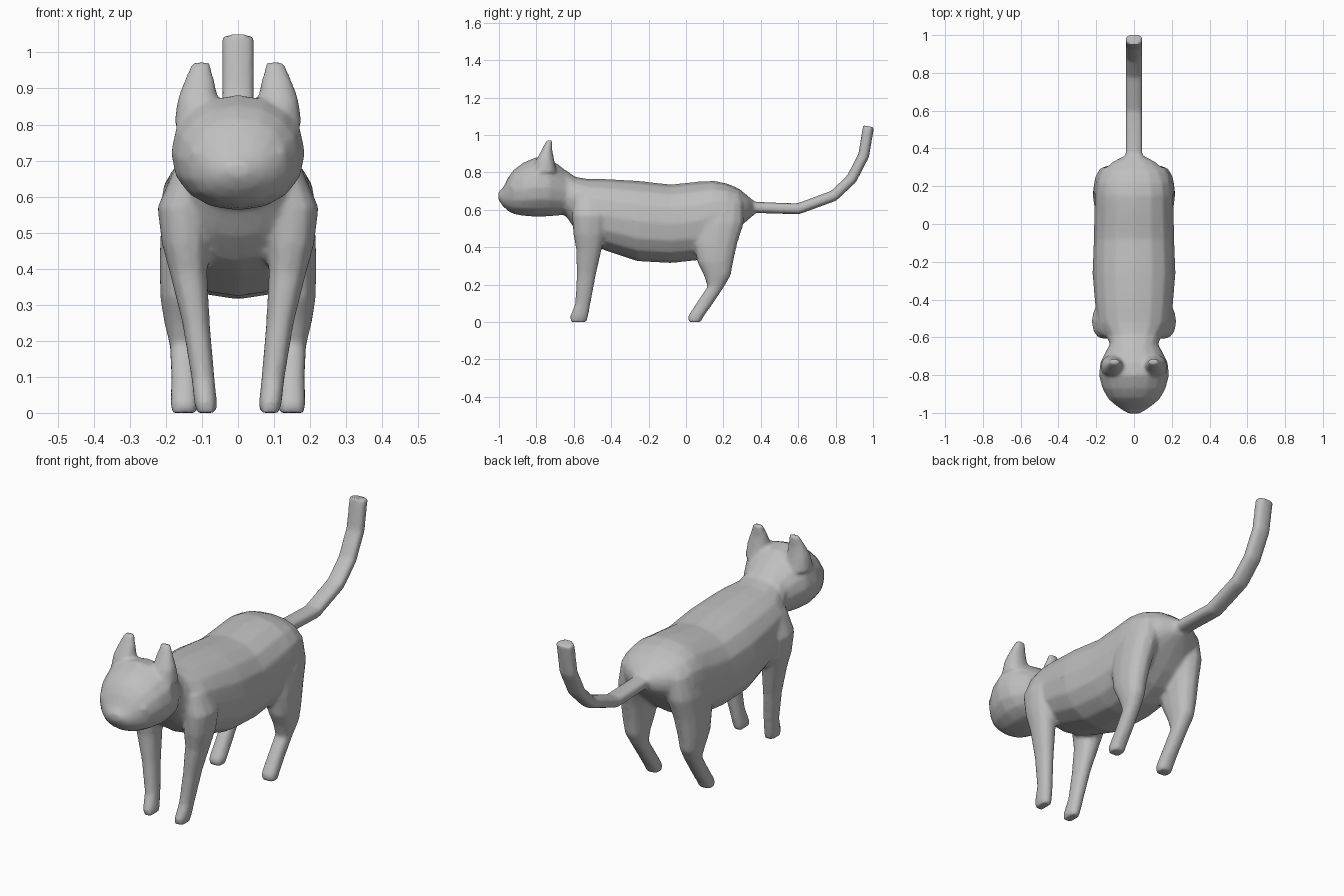
import bpy, bmesh, math
from mathutils import Vector

fur = bpy.data.materials.new("grey fur")
fur.diffuse_color = (0.52, 0.52, 0.52, 1)
bm = bmesh.new()


def loft(rings, power=2.0, n=16):
    """Closed tube through rings of (centre, half axis u, half axis v)."""
    loops = []
    for c, u, v in rings:
        loop = []
        for i in range(n):
            a = 2 * math.pi * i / n
            ca, sa = math.cos(a), math.sin(a)
            p = math.copysign(abs(ca) ** (2 / power), ca)
            q = math.copysign(abs(sa) ** (2 / power), sa)
            loop.append(bm.verts.new(Vector(c) + Vector(u) * p + Vector(v) * q))
        loops.append(loop)
    faces = [bm.faces.new(loops[0]), bm.faces.new(loops[-1])]
    for a, b in zip(loops, loops[1:]):
        for i in range(n):
            j = (i + 1) % n
            faces.append(bm.faces.new((a[i], a[j], b[j], b[i])))
    bmesh.ops.recalc_face_normals(bm, faces=faces)


def along_y(rows, power):
    # rows: y, half width, bottom z, top z
    loft([((0, y, (a + b) / 2), (w, 0, 0), (0, 0, (b - a) / 2))
          for y, w, a, b in rows], power)


def along_z(rows, side, power):
    # rows: z, inner x, outer x, front y, back y
    loft([((side * (a + b) / 2, (c + d) / 2, z), ((b - a) / 2, 0, 0), (0, (d - c) / 2, 0))
          for z, a, b, c, d in rows], power, 12)


# torso, from neck to rump
along_y([(-0.72, 0.13, 0.59, 0.84), (-0.64, 0.125, 0.565, 0.81), (-0.59, 0.15, 0.49, 0.775),
         (-0.52, 0.195, 0.42, 0.765), (-0.44, 0.205, 0.385, 0.765), (-0.26, 0.22, 0.325, 0.755),
         (-0.08, 0.213, 0.315, 0.735), (0.06, 0.21, 0.33, 0.75), (0.15, 0.208, 0.38, 0.755),
         (0.22, 0.20, 0.44, 0.74), (0.28, 0.17, 0.50, 0.715), (0.33, 0.11, 0.545, 0.675),
         (0.36, 0.05, 0.57, 0.65)], 2.3)

# head with muzzle
along_y([(-1.003, 0.03, 0.655, 0.695), (-0.98, 0.07, 0.62, 0.715), (-0.95, 0.11, 0.592, 0.775),
         (-0.92, 0.14, 0.577, 0.815), (-0.87, 0.168, 0.568, 0.852), (-0.80, 0.186, 0.562, 0.882),
         (-0.73, 0.178, 0.565, 0.872), (-0.68, 0.152, 0.57, 0.84), (-0.62, 0.12, 0.58, 0.79)], 2.15)

# tail, with rings square to its path
path = [(0.28, 0.62), (0.38, 0.612), (0.60, 0.605), (0.79, 0.675),
        (0.885, 0.765), (0.95, 0.89), (0.976, 1.046)]
tail = []
for i, (y, z) in enumerate(path):
    p, q = path[max(i - 1, 0)], path[min(i + 1, len(path) - 1)]
    t = Vector((0, q[0] - p[0], q[1] - p[1])).normalized()
    tail.append(((0, y, z), (0.045, 0, 0), Vector((0, -t.z, t.y)) * 0.03))
loft(tail, 2.6, 12)

for s in (-1, 1):
    # front leg and shoulder
    along_z([(0, 0.06, 0.115, -0.62, -0.53), (0.03, 0.058, 0.122, -0.62, -0.523),
             (0.10, 0.065, 0.13, -0.592, -0.51), (0.25, 0.078, 0.155, -0.585, -0.482),
             (0.39, 0.085, 0.19, -0.588, -0.45), (0.47, 0.08, 0.212, -0.603, -0.43),
             (0.57, 0.08, 0.224, -0.61, -0.42), (0.67, 0.07, 0.18, -0.60, -0.44)], s, 2.3)
    # back leg and thigh
    along_z([(0, 0.112, 0.185, 0.01, 0.08), (0.03, 0.108, 0.188, 0.01, 0.095),
             (0.10, 0.11, 0.186, 0.055, 0.145), (0.19, 0.112, 0.19, 0.115, 0.205),
             (0.25, 0.105, 0.205, 0.095, 0.24), (0.32, 0.095, 0.216, 0.06, 0.253),
             (0.42, 0.08, 0.218, 0.04, 0.275), (0.53, 0.06, 0.214, 0.05, 0.31),
             (0.64, 0.05, 0.19, 0.08, 0.31)], s, 2.3)
    # ear
    along_z([(0.80, 0.045, 0.178, -0.82, -0.69), (0.87, 0.055, 0.168, -0.80, -0.705),
             (0.92, 0.064, 0.15, -0.772, -0.715), (0.972, 0.078, 0.127, -0.745, -0.713)], s, 2.2)
    # eye
    loft([((s * 0.105, -0.919 + 0.026 * math.sin(a), 0.72),
           (0.034 * math.cos(a), 0, 0), (0, 0, 0.02 * math.cos(a)))
          for a in (-1.3, -0.8, -0.3, 0.3, 0.8, 1.3)])

mesh = bpy.data.meshes.new("cat")
bm.to_mesh(mesh)
bm.free()
cat = bpy.data.objects.new("cat", mesh)
bpy.context.collection.objects.link(cat)
mesh.materials.append(fur)

# blend the parts into one smooth skin
remesh = cat.modifiers.new("blend", 'REMESH')
remesh.mode = 'VOXEL'
remesh.voxel_size = 0.01
remesh.use_smooth_shade = True
soften = cat.modifiers.new("soften", 'SMOOTH')
soften.factor = 0.5
soften.iterations = 5
thin = cat.modifiers.new("thin", 'DECIMATE')
thin.ratio = 0.3
